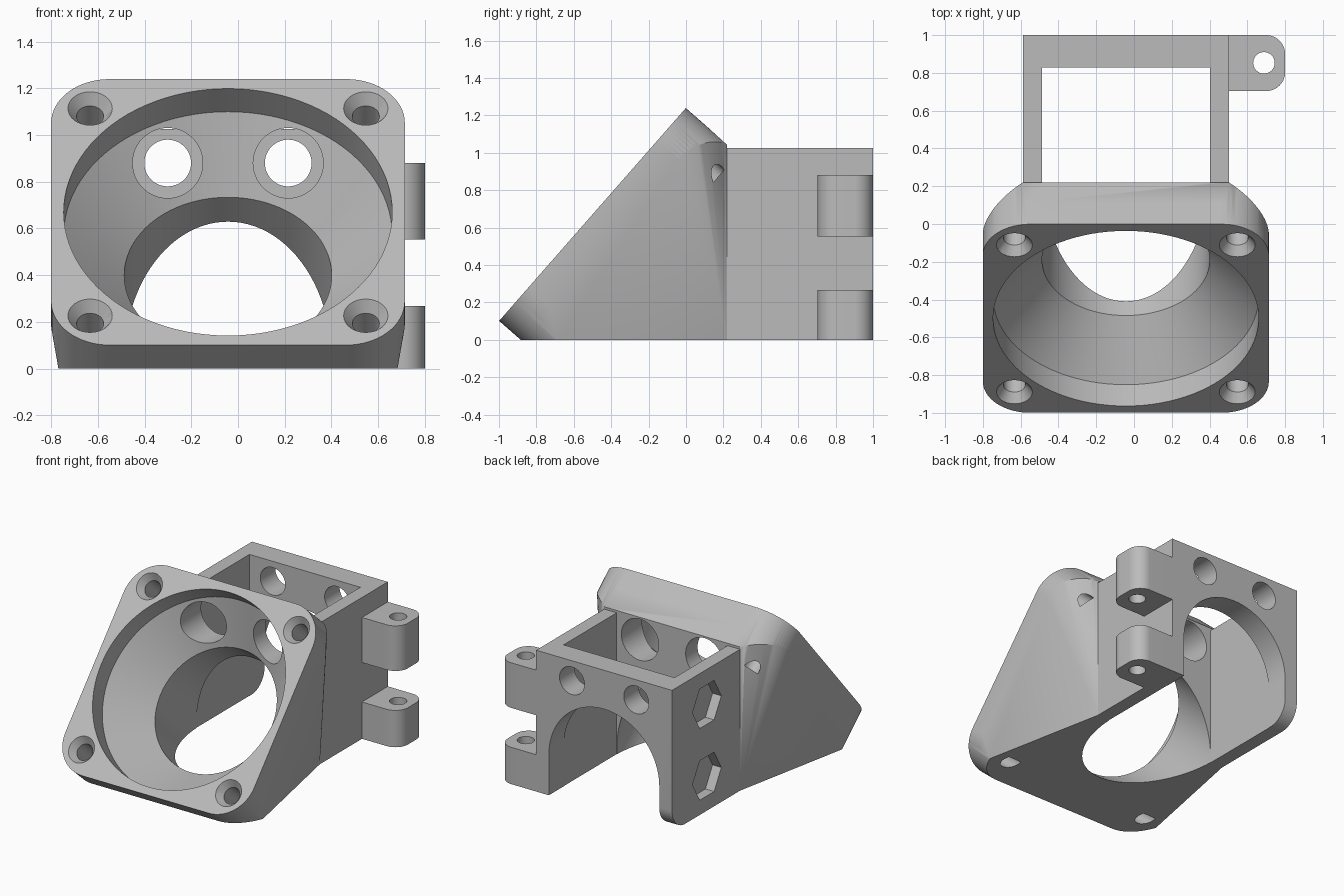
import bpy, bmesh, math
from mathutils import Matrix, Vector

if "Cube" in bpy.data.objects:
    bpy.data.objects.remove(bpy.data.objects["Cube"], do_unlink=True)

GREY = (0.5, 0.5, 0.5, 1)
mat = bpy.data.materials.new("plain grey plastic")
mat.use_nodes = True
mat.diffuse_color = GREY
mat.node_tree.nodes["Principled BSDF"].inputs["Base Color"].default_value = GREY

CX = -0.043                      # centre line of duct and box
TILT = math.atan2(1.14, 1.0)     # slope of the fan plate
FAN = Matrix.Translation((CX, -0.5, 0.67)) @ Matrix.Rotation(TILT, 4, 'X')
HALF, PLATE, CORNER = 0.757, 0.15, 0.25
LEFT, RIGHT, FRONT, BACK, TOP = -0.588, 0.502, 0.22, 1.0, 1.025


def finish(name, bm):
    bmesh.ops.recalc_face_normals(bm, faces=bm.faces)
    mesh = bpy.data.meshes.new(name)
    bm.to_mesh(mesh)
    bm.free()
    mesh.materials.append(mat)
    ob = bpy.data.objects.new(name, mesh)
    bpy.context.scene.collection.objects.link(ob)
    return ob


def arc(cx, cy, r, start, end, n=16):
    return [(cx + r * math.cos(math.radians(start + (end - start) * i / n)),
             cy + r * math.sin(math.radians(start + (end - start) * i / n)))
            for i in range(n + 1)]


def prism(name, outline, axis, a, b):
    """Extrude a closed outline along an axis from a to b."""
    place = {'X': lambda p, d: (d, p[0], p[1]),
             'Y': lambda p, d: (p[0], d, p[1]),
             'Z': lambda p, d: (p[0], p[1], d)}[axis]
    bm = bmesh.new()
    ends = [[bm.verts.new(place(p, d)) for p in outline] for d in (a, b)]
    n = len(outline)
    bm.faces.new(ends[0])
    bm.faces.new(ends[1])
    for i in range(n):
        j = (i + 1) % n
        bm.faces.new((ends[0][i], ends[0][j], ends[1][j], ends[1][i]))
    return finish(name, bm)


def rect(x0, x1, y0, y1):
    return [(x0, y0), (x1, y0), (x1, y1), (x0, y1)]


def lathe(name, profile, matrix, n=64):
    """Closed solid of revolution about the local z axis."""
    bm = bmesh.new()
    rings = [[bm.verts.new(matrix @ Vector((*p, z))) for p in arc(0, 0, r, 0, 360, n)[:-1]]
             for r, z in profile]
    bm.faces.new(rings[0])
    bm.faces.new(rings[-1])
    for lo, hi in zip(rings, rings[1:]):
        for i in range(n):
            j = (i + 1) % n
            bm.faces.new((lo[i], lo[j], hi[j], hi[i]))
    return finish(name, bm)


def combine(target, tool, operation='DIFFERENCE'):
    tool.hide_render = True
    mod = target.modifiers.new("shape", 'BOOLEAN')
    mod.operation, mod.solver, mod.object = operation, 'EXACT', tool
    bpy.ops.object.select_all(action='DESELECT')
    bpy.context.view_layer.objects.active = target
    target.select_set(True)
    bpy.ops.object.modifier_apply(modifier=mod.name)
    bpy.data.objects.remove(tool, do_unlink=True)


def smooth(ob):
    bpy.ops.object.select_all(action='DESELECT')
    bpy.context.view_layer.objects.active = ob
    ob.select_set(True)
    bpy.ops.object.shade_smooth_by_angle(angle=math.radians(30))


# Duct: hull from the rounded fan plate to the front of the box
k = HALF - CORNER
bm = bmesh.new()
for side in (-1, 1):
    # plate corners, front and back
    for x, y in arc(k, k, CORNER, 0, 90):
        for up in (-1, 1):
            for depth in (0, PLATE):
                bm.verts.new(FAN @ Vector((side * x, up * y, -depth)))
    # upper corners run on and taper towards the box
    for x, y in arc(k, k, CORNER, 0, 80):
        depth = PLATE + 0.143 * (1 - (x - k) / CORNER) / 0.83
        bm.verts.new(FAN @ Vector((side * x, y, -depth)))
    # lower corners run on down to the floor
    for x, y in arc(k, -k, CORNER, -90, -29):
        depth = (0.67 + math.sin(TILT) * y) / math.cos(TILT)
        bm.verts.new(FAN @ Vector((side * x, y, -depth)))
for x in (LEFT, RIGHT):
    for z in (0, TOP + 0.017):
        bm.verts.new((x, FRONT, z))
hull = bmesh.ops.convex_hull(bm, input=bm.verts)
loose = {g for g in hull["geom_interior"] + hull["geom_unused"]
         if isinstance(g, bmesh.types.BMVert)}
bmesh.ops.delete(bm, geom=list(loose), context='VERTS')
bmesh.ops.dissolve_limit(bm, angle_limit=0.002, verts=bm.verts, edges=bm.edges)
body = finish("duct_and_box", bm)
combine(body, prism("floor_cutter", rect(-2, 2, -2, 2), 'Z', -2, 0))
combine(body, prism("back_cutter", rect(-2, 2, -2, 2), 'Y', FRONT, 2))

# Box behind the duct, open at top and bottom
combine(body, prism("box", rect(LEFT, RIGHT, FRONT - 0.04, BACK), 'Z', 0, TOP), 'UNION')
combine(body, prism("cavity", rect(CX - 0.445, CX + 0.445, FRONT, 0.828), 'Z', -0.2, 1.3))

# Round fan opening, funnel and slanted outlet
combine(body, lathe("funnel", [(0.703, 0.1), (0.703, -PLATE), (0.444, -0.41),
                               (0.444, -1.3)], FAN, 96))

# Arched outlet in the rear wall
arch = [(CX - 0.443, -0.1), (CX + 0.443, -0.1)] + arc(CX, 0.3, 0.443, 0, 180, 40)
combine(body, prism("arch", arch, 'Y', 0.76, 1.1))

# Pairs of round holes: wide through the duct, narrow through the rear wall
for side in (-1, 1):
    for r, y0, y1 in ((0.15, -0.3, 0.4), (0.1, 0.7, 1.1)):
        hole = arc(CX + side * 0.258, 0.88, r, 0, 360, 48)[:-1]
        combine(body, prism("hole", hole, 'Y', y0, y1))

# Countersunk screw holes in the plate corners
for sx in (-1, 1):
    for sy in (-1, 1):
        at = FAN @ Matrix.Translation((sx * 0.59, sy * 0.59, 0))
        combine(body, lathe("screw_hole", [(0.095, 0.05), (0.095, 0), (0.058, -0.05),
                                           (0.058, -0.372)], at, 32))

# Hexagonal nut pockets in the side wall
for z in (0.25, 0.77):
    combine(body, prism("nut_pocket", arc(0.6, z, 0.165, 0, 360, 6)[:-1], 'X', -0.7, LEFT + 0.07))

# Rounded lower rear corner of the same wall
r = 0.15
corner = arc(BACK - r, r, r, -90, 0) + [(1.1, r), (1.1, -0.1), (BACK - r, -0.1)]
combine(body, prism("corner_cutter", corner, 'X', -0.7, -0.4))
smooth(body)

# Hinge lugs with vertical pin holes
lug = ([(RIGHT, 0.704)] + arc(0.7, 0.804, 0.1, -90, 0)
       + arc(0.7, 0.9, 0.1, 0, 90) + [(RIGHT, BACK)])
for name, z0, z1 in (("lower_hinge_lug", 0, 0.267), ("upper_hinge_lug", 0.553, 0.88)):
    ob = prism(name, lug, 'Z', z0, z1)
    pin = arc(0.688, 0.853, 0.057, 0, 360, 32)[:-1]
    combine(ob, prism("pin_hole", pin, 'Z', z0 - 0.1, z1 + 0.1))
    smooth(ob)
